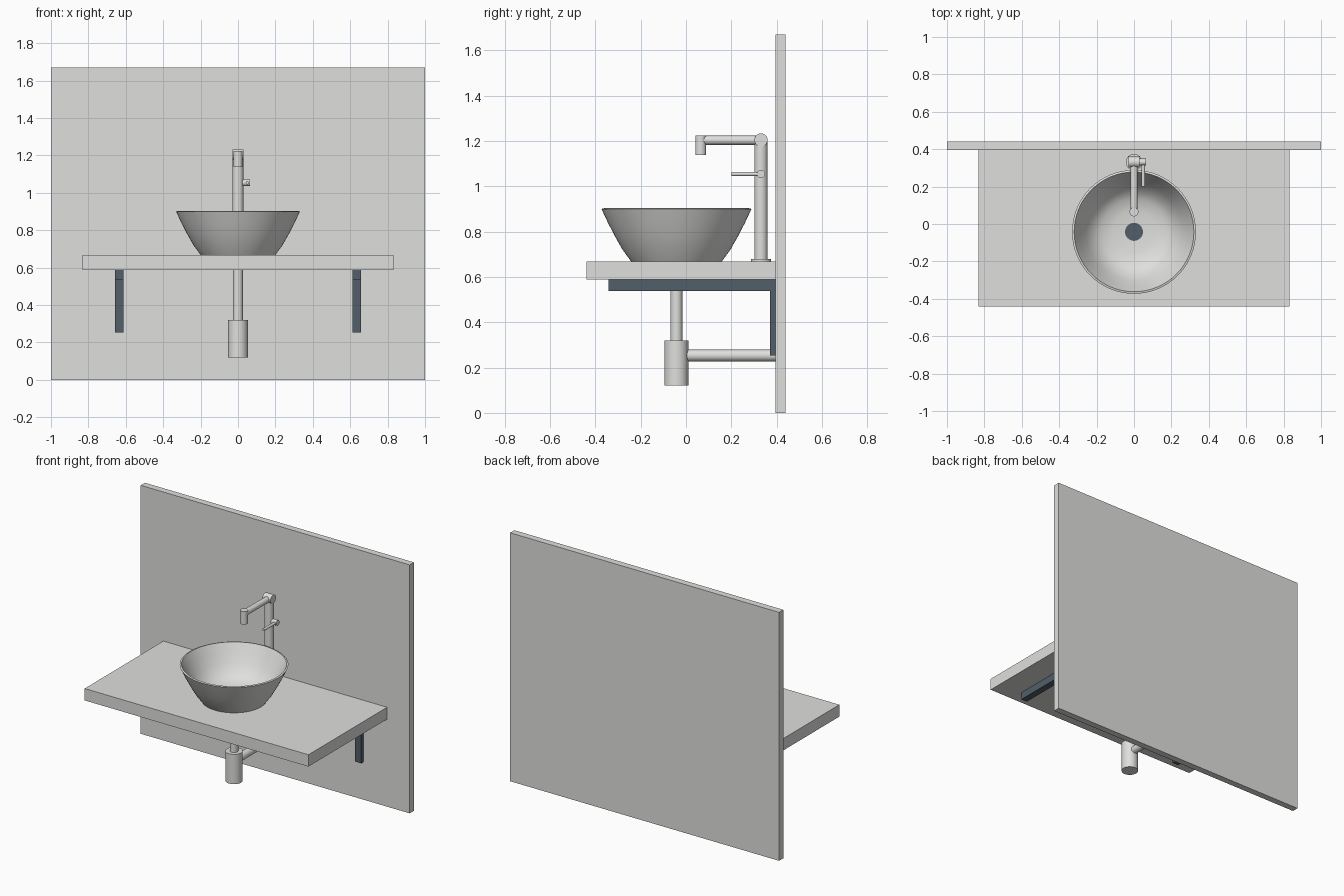
import bpy, bmesh, math
from mathutils import Vector

if "Cube" in bpy.data.objects:
    bpy.data.objects.remove(bpy.data.objects["Cube"])


def material(name, rgb):
    m = bpy.data.materials.new(name)
    m.diffuse_color = (*rgb, 1)
    m.use_nodes = True
    m.node_tree.nodes["Principled BSDF"].inputs["Base Color"].default_value = m.diffuse_color
    return m


GREY = material("light_grey", (0.74, 0.74, 0.73))
DARK = material("dark_slate", (0.085, 0.112, 0.14))


def finish(name, bm, mat, smooth=False):
    bmesh.ops.recalc_face_normals(bm, faces=bm.faces)
    me = bpy.data.meshes.new(name)
    bm.to_mesh(me)
    bm.free()
    me.materials.append(mat)
    ob = bpy.data.objects.new(name, me)
    bpy.context.collection.objects.link(ob)
    if smooth:
        bpy.ops.object.select_all(action='DESELECT')
        ob.select_set(True)
        bpy.context.view_layer.objects.active = ob
        bpy.ops.object.shade_smooth_by_angle(angle=math.radians(40))
    return ob


def box(name, lo, hi, mat):
    lo, hi = Vector(lo), Vector(hi)
    bm = bmesh.new()
    bmesh.ops.create_cube(bm, size=1)
    for v in bm.verts:
        v.co = Vector([(lo[i] + hi[i]) / 2 + v.co[i] * (hi[i] - lo[i]) for i in range(3)])
    return finish(name, bm, mat)


def rod(name, a, b, r, mat=GREY):
    a, b = Vector(a), Vector(b)
    d = b - a
    bm = bmesh.new()
    bmesh.ops.create_cone(bm, cap_ends=True, segments=32, radius1=r, radius2=r, depth=d.length)
    rot = Vector((0, 0, 1)).rotation_difference(d)
    for v in bm.verts:
        v.co = rot @ v.co + (a + b) / 2
    return finish(name, bm, mat, True)


def lathe(name, profile, centre, mat, segs=64):
    bm = bmesh.new()
    vs = [bm.verts.new((r, 0, z)) for r, z in profile]
    es = [bm.edges.new(p) for p in zip(vs, vs[1:])]
    bmesh.ops.spin(bm, geom=vs + es, cent=(0, 0, 0), axis=(0, 0, 1),
                   angle=math.tau, steps=segs)
    bmesh.ops.remove_doubles(bm, verts=bm.verts, dist=1e-5)
    bmesh.ops.translate(bm, verts=bm.verts, vec=centre)
    return finish(name, bm, mat, True)


# Wall panel and counter
box("wall_panel", (-1, 0.395, 0), (1, 0.44, 1.67), GREY)
box("counter", (-0.832, -0.44, 0.588), (0.832, 0.395, 0.668), GREY)

# L-shaped brackets under the counter
for side, x in (("left", -0.634), ("right", 0.634)):
    box(side + "_bracket_arm", (x - 0.023, -0.342, 0.538), (x + 0.023, 0.395, 0.588), DARK)
    box(side + "_bracket_leg", (x - 0.023, 0.37, 0.254), (x + 0.023, 0.395, 0.538), DARK)

# Vessel basin with thin rim, and its drain
BY = -0.042
lathe("basin", [(0, 0.668), (0.2, 0.668), (0.238, 0.72), (0.272, 0.78), (0.303, 0.84),
                (0.331, 0.9), (0.32, 0.903), (0.29, 0.845), (0.257, 0.785),
                (0.22, 0.735), (0.175, 0.705), (0.11, 0.692), (0, 0.688)], (0, BY, 0), GREY)
rod("drain", (0, BY, 0.68), (0, BY, 0.697), 0.048, DARK)

# Tall tap
TY = 0.331
rod("tap_base", (0, TY, 0.668), (0, TY, 0.68), 0.044)
rod("tap_column", (0, TY, 0.668), (0, TY, 1.205), 0.029)
rod("tap_elbow", (-0.03, TY, 1.204), (0.03, TY, 1.204), 0.029)
rod("tap_arm", (0, TY, 1.203), (0, 0.065, 1.203), 0.02)
rod("tap_spout", (0, 0.065, 1.138), (0, 0.065, 1.225), 0.024)
rod("handle_hub", (0, TY, 1.054), (0.064, TY, 1.054), 0.018)
rod("handle_lever", (0.05, TY, 1.054), (0.05, 0.2, 1.054), 0.009)

# Waste pipe and bottle trap
rod("waste_pipe", (0, BY, 0.3), (0, BY, 0.6), 0.026)
rod("bottle_trap", (0, BY, 0.12), (0, BY, 0.32), 0.053)
rod("outlet_pipe", (0, BY, 0.253), (0, 0.4, 0.253), 0.026)
